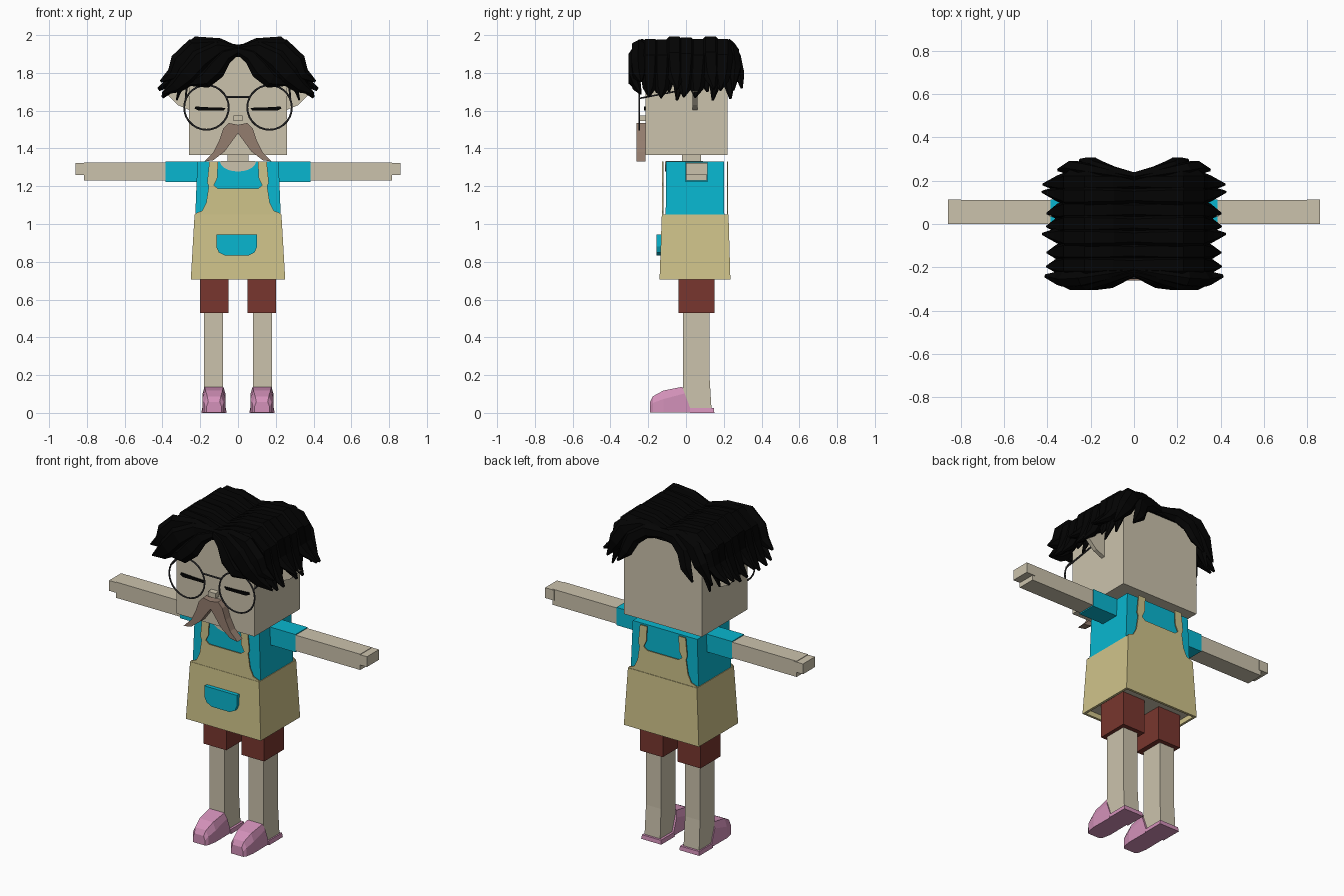
import bpy, bmesh, math, random
from mathutils import Vector

if "Cube" in bpy.data.objects:
    bpy.data.objects.remove(bpy.data.objects["Cube"])
random.seed(4)


def material(name, r, g, b):
    m = bpy.data.materials.new(name)
    col = [(c / 255) ** 2.2 for c in (r, g, b)] + [1]
    m.diffuse_color = col
    m.use_nodes = True
    m.node_tree.nodes["Principled BSDF"].inputs["Base Color"].default_value = col
    return m


skin = material("skin", 202, 193, 171)
blue = material("blue_cloth", 17, 181, 207)
tan = material("tan_cloth", 206, 194, 137)
maroon = material("maroon_cloth", 120, 57, 50)
pink = material("pink_shoe", 210, 144, 184)
brown = material("brown_hair", 146, 124, 110)
black = material("black_hair", 11, 11, 11)
metal = material("dark_metal", 62, 62, 64)


def loft(name, rings, mat, mirror=False):
    """Skin a row of equal rings, cap both ends, optionally mirror over x."""
    bm = bmesh.new()
    rows = [[bm.verts.new(p) for p in ring] for ring in rings]
    n = len(rows[0])
    for a, b in zip(rows, rows[1:]):
        for i in range(n):
            j = (i + 1) % n
            bm.faces.new((a[i], a[j], b[j], b[i]))
    bm.faces.new(rows[0])
    bm.faces.new(rows[-1])
    bmesh.ops.recalc_face_normals(bm, faces=bm.faces)
    me = bpy.data.meshes.new(name)
    bm.to_mesh(me)
    bm.free()
    me.materials.append(mat)
    ob = bpy.data.objects.new(name, me)
    bpy.context.collection.objects.link(ob)
    if mirror:
        ob.modifiers.new("Mirror", "MIRROR").use_mirror_merge = False
    return ob


def rect(x0, x1, y0, y1, z):
    return [(x0, y0, z), (x1, y0, z), (x1, y1, z), (x0, y1, z)]


def box(name, x, y, z, mat, mirror=False):
    return loft(name, [rect(*x, *y, h) for h in z], mat, mirror)


def plate(name, outline, y0, y1, mat, mirror=False):
    return loft(name, [[(x, y, z) for x, z in outline] for y in (y0, y1)], mat, mirror)


def symmetric(half):
    return half + [(-x, z) for x, z in reversed(half)]


def lock(name, path, widths, thick, mat, facing=None):
    """Flattened six-sided strand; its width follows y unless it faces a given way."""
    pts = [Vector(p) for p in path]
    rings = []
    for i, p in enumerate(pts):
        t = (pts[min(i + 1, len(pts) - 1)] - pts[max(i - 1, 0)]).normalized()
        side = t.cross(facing).normalized() if facing else Vector((0, 1, 0))
        out = t.cross(side).normalized()
        w = widths[i]
        h = thick * min(1, w / max(widths) + 0.1)
        rings.append([p + side * w * math.cos(k * math.pi / 3) + out * h * math.sin(k * math.pi / 3)
                      for k in range(6)])
    return loft(name, rings, mat, True)


def rod(name, a, b, r, mat, mirror=False):
    a, b = Vector(a), Vector(b)
    u = (b - a).normalized().cross((0, 0, 1)).normalized()
    v = u.cross(b - a).normalized()
    angles = [k * math.pi / 3 for k in range(6)]
    return loft(name, [[p + (u * math.cos(t) + v * math.sin(t)) * r for t in angles]
                       for p in (a, b)], mat, mirror)


# Head, neck and ears
box("head", (-.26, .26), (-.215, .22), (1.365, 1.9), skin)
box("neck", (-.055, .055), (-.02, .08), (1.3, 1.37), skin)
loft("ear", [[(.25, y, 1.6), (.32, y, 1.63), (.39, y, 1.7), (.25, y, 1.76)]
             for y in (.035, .06)], skin, True)

# Face
box("nose", (-.025, .025), (-.25, -.21), (1.545, 1.575), skin)
plate("closed_eye", [(.065, 1.615), (.075, 1.601), (.21, 1.601), (.23, 1.612), (.225, 1.622),
                     (.14, 1.617)], -.223, -.214, black, True)
plate("moustache", [(0, 1.48), (0, 1.525), (.05, 1.535), (.078, 1.505), (.1, 1.44), (.13, 1.38),
                    (.18, 1.33), (.13, 1.338), (.07, 1.385), (.03, 1.44)],
      -.262, -.214, brown, True)

# Glasses
for s, label in ((1, "left"), (-1, "right")):
    bpy.ops.mesh.primitive_torus_add(major_radius=.118, minor_radius=.005, major_segments=28,
                                     minor_segments=6, location=(s * .167, -.248, 1.617),
                                     rotation=(math.pi / 2, 0, 0))
    ring = bpy.context.object
    ring.name = label + "_glasses_rim"
    ring.data.materials.append(metal)
rod("glasses_bridge", (-.06, -.248, 1.672), (.06, -.248, 1.672), .005, metal)
rod("glasses_arm", (.277, -.248, 1.665), (.272, .04, 1.72), .005, metal, True)

# Shirt, neckline, arms
loft("shirt", [rect(-.228, .228, -.108, .203, 1.0), rect(-.215, .215, -.105, .2, 1.33)], blue)
scoop = [(.095 * math.cos(a), 1.33 - .052 * math.sin(a))
         for a in (k * math.pi / 10 for k in range(11))]
plate("neckline", scoop, -.11, -.104, skin)
box("neck_opening", (-.09, .09), (-.105, .09), (1.326, 1.333), skin)
box("sleeve", (.2, .385), (-.003, .113), (1.223, 1.33), blue, True)
box("arm", (.38, .815), (0, .11), (1.23, 1.325), skin, True)
box("hand", (.8, .86), (0, .114), (1.26, 1.322), skin, True)

# Apron skirt with a hollow underside, bibs with straps, pocket
skirt = loft("apron_skirt", [rect(-.25, .25, -.14, .235, .705),
                             rect(-.23, .23, -.128, .225, 1.05)], tan)
skirt.data.materials.append(skin)
bm = bmesh.new()
bm.from_mesh(skirt.data)
under = [f for f in bm.faces if f.normal.z < -.9]
bmesh.ops.inset_region(bm, faces=under, thickness=.02)
hollow = bmesh.ops.extrude_face_region(bm, geom=under)["geom"]
bmesh.ops.delete(bm, geom=under, context="FACES_ONLY")
for el in hollow:
    if isinstance(el, bmesh.types.BMVert):
        el.co.z += .03
    elif isinstance(el, bmesh.types.BMFace):
        el.material_index = 1
bmesh.ops.recalc_face_normals(bm, faces=bm.faces)
bm.to_mesh(skirt.data)
bm.free()

bib = symmetric([(.23, 1.045), (.225, 1.057), (.19, 1.07), (.168, 1.115), (.155, 1.2), (.163, 1.22),
                 (.152, 1.33), (.105, 1.33), (.11, 1.24), (.128, 1.205), (.105, 1.187)])
plate("front_bib", bib, -.126, -.12, tan)
plate("back_bib", bib, .216, .222, tan)
pocket = symmetric([(.108, .945), (.108, .88), (.095, .85), (.06, .832)])
plate("pocket", [(x - .007, z) for x, z in pocket], -.155, -.13, blue)

# Shorts and legs
box("shorts", (.05, .202), (-.04, .15), (.53, .76), maroon, True)
loft("leg", [rect(.078, .182, -.015, .135, .02), rect(.08, .18, -.015, .124, .2),
             rect(.08, .18, -.015, .124, .56)], skin, True)

# Slippers: y, half width, side height, top height, top half width, backward slant
shoe = []
for y, w, zm, zt, wt, slant in ((-.19, .04, .03, .055, .03, 0), (-.175, .052, .05, .085, .036, 0),
                                (-.12, .062, .07, .115, .045, 0), (-.02, .06, .1, .135, .05, .05)):
    profile = [(-w, 0), (w, 0), (w, zm), (wt, zt), (-wt, zt), (-w, zm)]
    shoe.append([(.127 + x, y + slant * (1 - z / zt), z + .003) for x, z in profile])
loft("slipper", shoe, pink, True)
loft("slipper_sole", [rect(.06, .194, .02, .15, 0), rect(.064, .19, .02, .148, .025)], pink, True)

# Hair: crown, then locks falling sideways from a centre parting
box("hair_crown", (-.27, .27), (-.235, .235), (1.885, 1.925), black)
for i in range(7):
    y = -.19 + i * .064
    tip = random.uniform(-.03, .03)
    lift = random.uniform(-.012, .008)
    sway = random.uniform(-.03, .03)
    lock("side_lock", [(-.01, y, 1.91), (.1, y, 1.95 + lift), (.22, y, 1.96 + lift),
                       (.3, y, 1.89 + lift), (.315, y + sway / 3, 1.8),
                       (.355, y + sway / 2, 1.735 + tip), (.41 + tip / 2, y + sway, 1.69 + tip)],
         (.04, .05, .055, .055, .05, .036, .006), .034, black)
    lock("under_lock", [(.24, y + .03, 1.9), (.285, y + .03, 1.84), (.29, y + .03, 1.77),
                        (.325, y + .03 - sway, 1.68 - tip)],
         (.04, .045, .04, .006), .022, black)

# Fringe and back locks, laid against the front and back of the head
front, back = Vector((0, -1, 0)), Vector((0, 1, 0))
lock("fringe_inner", [(0, -.23, 1.92), (.07, -.25, 1.89), (.125, -.27, 1.82), (.18, -.28, 1.765),
                      (.27, -.275, 1.74)], (.02, .045, .06, .05, .008), .03, black, front)
lock("fringe_middle", [(0, -.22, 1.925), (.11, -.25, 1.925), (.2, -.275, 1.87), (.27, -.275, 1.79),
                       (.33, -.26, 1.73), (.4, -.24, 1.69)],
     (.02, .045, .07, .065, .04, .006), .035, black, front)
lock("fringe_outer", [(0, -.21, 1.925), (.12, -.23, 1.95), (.24, -.25, 1.935), (.31, -.255, 1.86),
                      (.34, -.25, 1.79), (.41, -.24, 1.755)],
     (.015, .03, .045, .05, .04, .006), .04, black, front)
lock("back_inner", [(0, .22, 1.92), (.1, .24, 1.92), (.17, .265, 1.87), (.2, .285, 1.79),
                    (.25, .295, 1.72)], (.03, .045, .05, .04, .006), .03, black, back)
lock("back_outer", [(0, .21, 1.925), (.13, .23, 1.94), (.23, .25, 1.9), (.28, .26, 1.82),
                    (.35, .25, 1.71)], (.02, .04, .055, .05, .006), .035, black, back)
